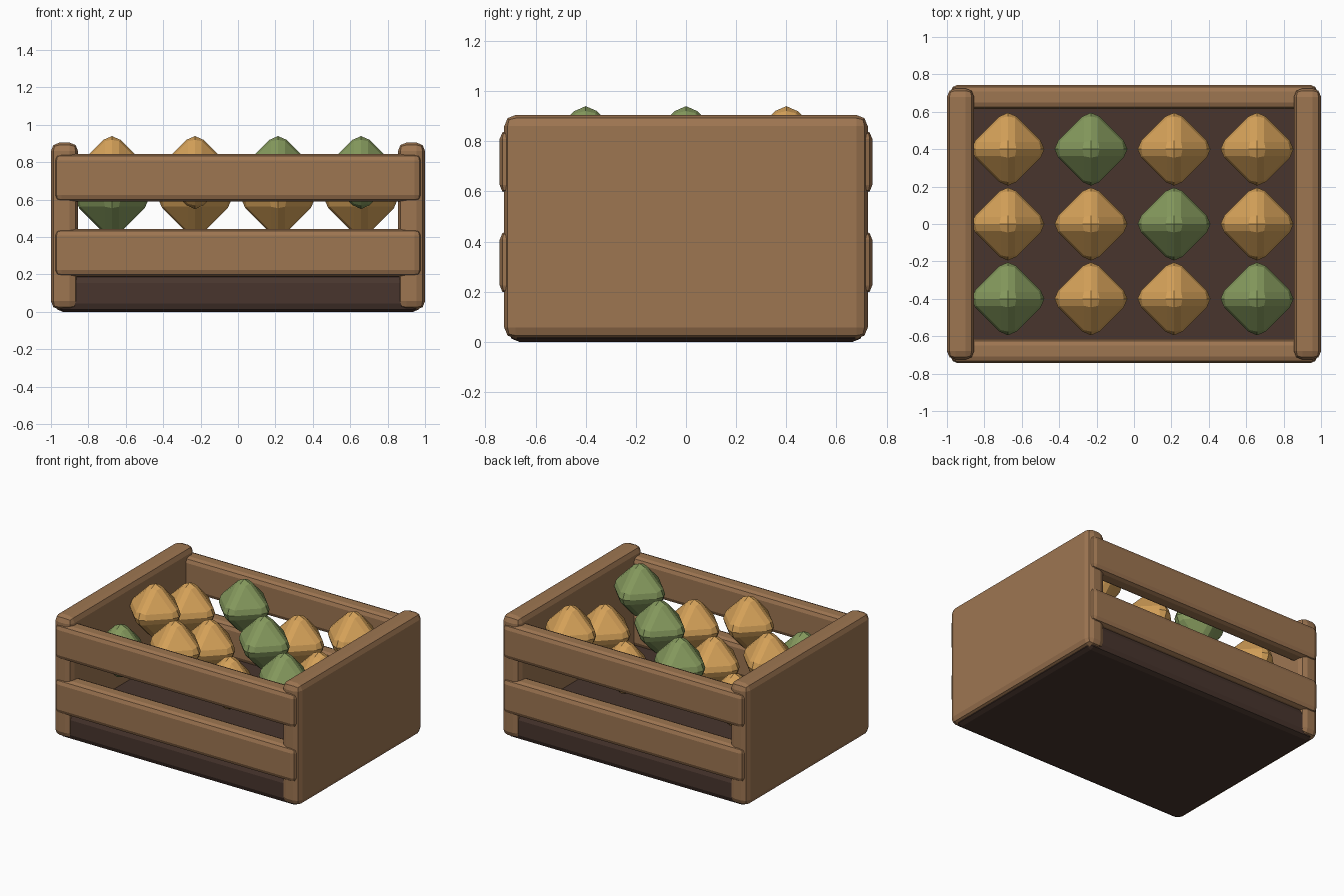
import bpy
import bmesh

cube = bpy.data.objects.get("Cube")
if cube:
    bpy.data.objects.remove(cube, do_unlink=True)


def material(name, rgb):
    mat = bpy.data.materials.new(name)
    mat.use_nodes = True
    colour = (*rgb, 1.0)
    mat.diffuse_color = colour
    mat.node_tree.nodes["Principled BSDF"].inputs["Base Color"].default_value = colour
    return mat


wood = material("warm_wood", (0.34, 0.18, 0.083))
dark_wood = material("dark_wood", (0.065, 0.036, 0.027))
orange = material("orange_fruit", (0.67, 0.36, 0.10))
green = material("green_fruit", (0.235, 0.32, 0.11))


def add_object(name, bm, mat, location=(0, 0, 0)):
    mesh = bpy.data.meshes.new(name)
    bm.to_mesh(mesh)
    bm.free()
    mesh.materials.append(mat)
    obj = bpy.data.objects.new(name, mesh)
    obj.location = location
    bpy.context.collection.objects.link(obj)
    return obj


def board(name, low, high, mat, bevel):
    """Box between two corners with softened edges."""
    bm = bmesh.new()
    bmesh.ops.create_cube(bm, size=1)
    for v in bm.verts:
        for k in range(3):
            v.co[k] = high[k] if v.co[k] > 0 else low[k]
    obj = add_object(name, bm, mat)
    mod = obj.modifiers.new("soft_edges", "BEVEL")
    mod.width = bevel
    mod.segments = 2
    return obj


def fruit(name, location, mat, radius=0.195):
    """Octahedron with rounded ridges and tips."""
    bm = bmesh.new()
    for axis in range(3):
        for side in (-1, 1):
            co = [0, 0, 0]
            co[axis] = side
            bm.verts.new(co)
    bmesh.ops.convex_hull(bm, input=list(bm.verts))
    bmesh.ops.bevel(bm, geom=list(bm.edges), offset=0.19, segments=2,
                    profile=0.5, affect='EDGES')
    reach = max(v.co.z for v in bm.verts)
    bmesh.ops.scale(bm, vec=[radius / reach] * 3, verts=bm.verts)
    bmesh.ops.recalc_face_normals(bm, faces=bm.faces)
    return add_object(name, bm, mat, location)


# Floor block
board("crate_floor", (-0.98, -0.71, 0), (0.98, 0.71, 0.2), dark_wood, 0.045)

# End panels
for name, x0, x1 in (("left_panel", 0.855, 1.0), ("right_panel", -1.0, -0.855)):
    board(name, (x0, -0.725, 0.012), (x1, 0.725, 0.905), wood, 0.045)

# Front and back slats
for side, y0, y1 in (("front", -0.743, -0.615), ("back", 0.615, 0.743)):
    for level, z0, z1 in (("lower", 0.19, 0.443), ("upper", 0.59, 0.845)):
        board(f"{side}_{level}_slat", (-0.98, y0, z0), (0.98, y1, z1), wood, 0.035)

# Fruit in a grid, alternately low and high
green_cells = {(0, 0), (3, 0), (2, 1), (1, 2)}
for col in range(4):
    for row in range(3):
        z = 0.745 if (col + row) % 2 else 0.6
        mat = green if (col, row) in green_cells else orange
        fruit(f"fruit_{col + 1}_{row + 1}",
              (-0.674 + 0.444 * col, 0.4 * (row - 1), z), mat)
